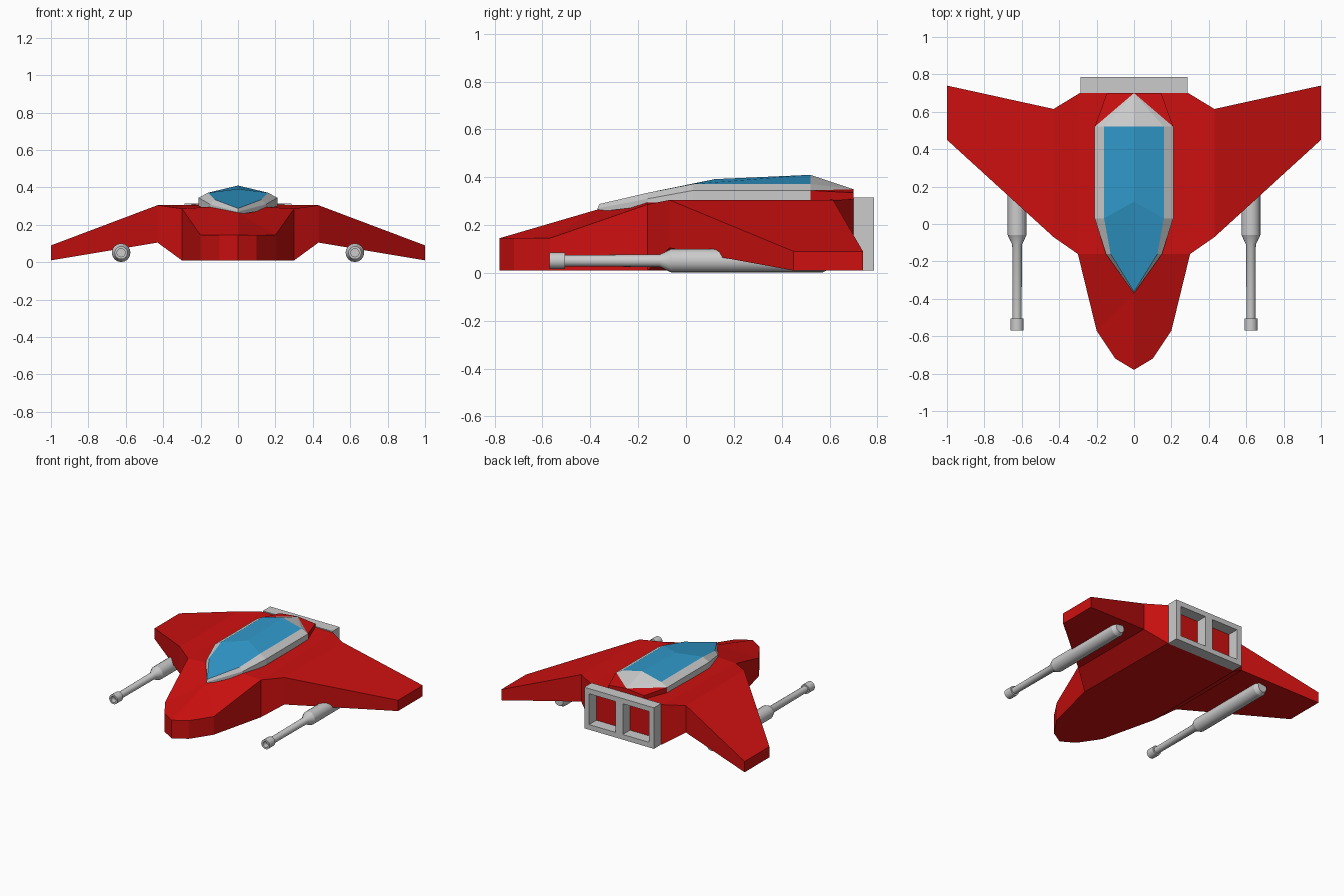
import bpy, bmesh, math
from mathutils import Matrix

if "Cube" in bpy.data.objects:
    bpy.data.objects.remove(bpy.data.objects["Cube"])


def material(name, rgb):
    m = bpy.data.materials.new(name)
    m.diffuse_color = (*rgb, 1)
    m.use_nodes = True
    m.node_tree.nodes["Principled BSDF"].inputs["Base Color"].default_value = m.diffuse_color
    return m


RED = material("red_paint", (0.62, 0.005, 0.005))
BLUE = material("blue_glass", (0.03, 0.32, 0.6))


def finish(name, bm, mat=None):
    bmesh.ops.remove_doubles(bm, verts=bm.verts, dist=0.0005)
    bmesh.ops.recalc_face_normals(bm, faces=bm.faces)
    me = bpy.data.meshes.new(name)
    bm.to_mesh(me)
    bm.free()
    ob = bpy.data.objects.new(name, me)
    bpy.context.collection.objects.link(ob)
    if mat:
        me.materials.append(mat)
    return ob


def mirrored(name, verts, faces, mat=None):
    """Build the right half and its mirror image as one welded mesh."""
    bm = bmesh.new()
    for s in (1, -1):
        vs = [bm.verts.new((s * x, y, z)) for x, y, z in verts]
        for f in faces:
            bm.faces.new([vs[i] for i in (f if s > 0 else f[::-1])])
    return finish(name, bm, mat)


# Hull and wings: plan outline with lower and upper height at each corner
outline = [(0, -.78, .01, .145), (.1, -.72, .01, .145), (.2, -.57, .01, .145),
           (.3, -.16, .01, .287), (.43, -.07, .105, .305), (1, .45, .01, .09),
           (1, .74, .01, .09), (.43, .615, .105, .305), (.29, .70, .01, .307),
           (0, .70, .01, .31)]
n = len(outline)
verts = [(x, y, b) for x, y, b, t in outline] + [(x, y, t) for x, y, b, t in outline]
verts += [(0, -.37, .265), (0, -.16, .303)]
c1, c2 = 2 * n, 2 * n + 1
faces = [(i, i + 1, i + 1 + n, i + n) for i in range(n - 1)]
faces += [(0, 1, 2, 3, 8, 9), (3, 4, 7, 8), (4, 5, 6, 7)]
faces += [(10, 11, 12, c1), (12, 13, c2, c1), (13, 14, 17, 18),
          (13, 18, 19, c2), (14, 15, 16, 17)]
mirrored("hull_and_wings", verts, faces, RED)

# Canopy frame: lower, middle and glass-edge loops
low = [(0, -.37, .255), (.15, -.16, .28), (.21, .03, .30), (.21, .52, .30), (0, .70, .30)]
mid = [(0, -.37, .27), (.15, -.16, .31), (.21, .03, .345), (.21, .52, .345), (0, .70, .35)]
edge = [(0, -.362, .288), (.125, -.16, .335), (.16, .03, .372), (.16, .52, .372), (0, .52, .41)]
faces = [(i, i + 1, i + 6, i + 5) for i in range(4)]
faces += [(i + 5, i + 6, i + 11, i + 10) for i in range(3)]
faces += [(8, 9, 13), (13, 9, 14)]
mirrored("canopy_frame", low + mid + edge, faces)

# Canopy glass
mirrored("canopy_glass", edge + [(0, .12, .392)], [(0, 1, 2, 5), (2, 3, 4, 5)], BLUE)

# Fairing behind the canopy
mirrored("rear_fairing",
         [(.21, .52, .30), (.21, .52, .345), (.145, .70, .335), (.145, .70, .30),
          (0, .70, .35), (0, .70, .30)],
         [(0, 3, 2, 1), (1, 2, 4), (3, 5, 4, 2)], RED)

# Engine frame with two openings
bm = bmesh.new()
bars = [(x, .1625, w, .305) for x, w in ((-.266, .04), (0, .06), (.266, .04))]
bars += [(x, z, .216, .038) for x in (-.138, .138) for z in (.029, .296)]
for x, z, w, h in bars:
    bmesh.ops.create_cube(bm, size=1, matrix=Matrix.Translation((x, .7425, z))
                          @ Matrix.Diagonal((w, .085, h, 1)))
finish("engine_frame", bm)


# Guns: turned profile of (radius, y) along the barrel
profile = [(0, -.53), (.022, -.53), (.022, -.57), (.035, -.57), (.035, -.505), (.024, -.505),
           (.026, -.11), (.05, -.06), (.05, .57), (.035, .60), (0, .60)]
for side, sx in (("left", -1), ("right", 1)):
    bm = bmesh.new()
    vs = [bm.verts.new((r, y, 0)) for r, y in profile]
    es = [bm.edges.new(p) for p in zip(vs, vs[1:])]
    bmesh.ops.spin(bm, geom=vs + es, cent=(0, 0, 0), axis=(0, 1, 0),
                   angle=math.tau, steps=16)
    bmesh.ops.translate(bm, verts=bm.verts, vec=(sx * .625, 0, .051))
    gun = finish(side + "_gun", bm)
    bpy.ops.object.select_all(action='DESELECT')
    gun.select_set(True)
    bpy.context.view_layer.objects.active = gun
    bpy.ops.object.shade_smooth_by_angle(angle=math.radians(25))
